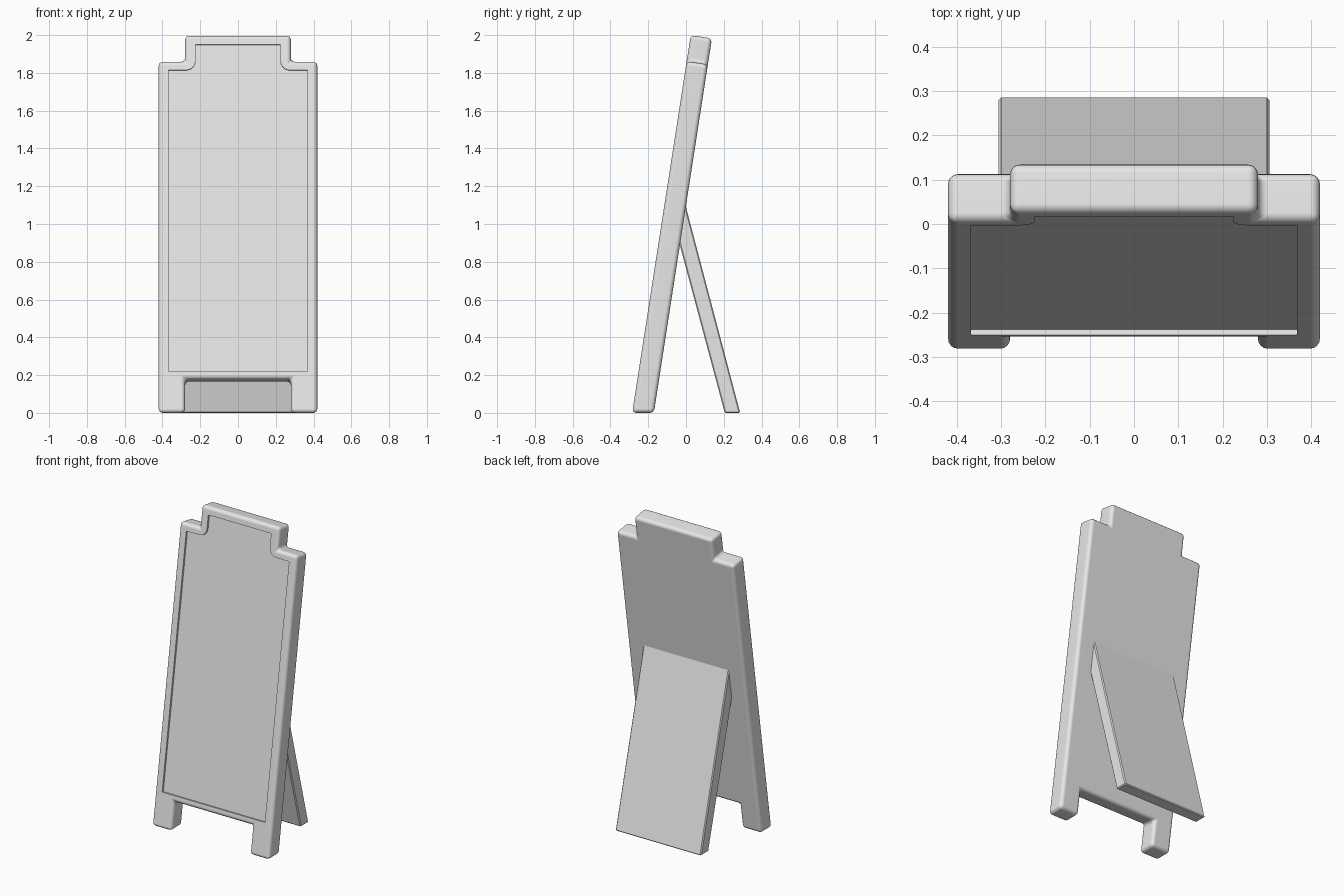
import bpy, bmesh, math

if "Cube" in bpy.data.objects:
    bpy.data.objects.remove(bpy.data.objects["Cube"], do_unlink=True)

SLOPE = 0.155        # backward lean of the board
FRONT = -0.285       # front foot position
THICK = 0.115        # board thickness

grey = bpy.data.materials.new("plain_grey")
grey.use_nodes = True
colour = (0.8, 0.8, 0.8, 1)
grey.diffuse_color = colour
grey.node_tree.nodes["Principled BSDF"].inputs["Base Color"].default_value = colour


def lean(x, h, d):
    """Place a point of the leaning board: height h, depth d behind its front."""
    z = h - SLOPE * d if h > 0.1 else h
    return (x, FRONT + SLOPE * z + d, z)


def mirrored(half):
    """Complete a right-hand outline with its mirror image."""
    return half + [(-x, z) for x, z in reversed(half)]


def prism(name, front, back, bevel=0, segments=1):
    """Join two matching loops of points into a closed solid."""
    bm = bmesh.new()
    a = [bm.verts.new(p) for p in front]
    b = [bm.verts.new(p) for p in back]
    bm.faces.new(a)
    bm.faces.new(b[::-1])
    for i in range(len(a)):
        j = (i + 1) % len(a)
        bm.faces.new((a[i], b[i], b[j], a[j]))
    bmesh.ops.recalc_face_normals(bm, faces=bm.faces)
    if bevel:
        bmesh.ops.bevel(bm, geom=bm.edges[:], offset=bevel, segments=segments,
                        profile=0.5, affect='EDGES', clamp_overlap=True)
    mesh = bpy.data.meshes.new(name)
    bm.to_mesh(mesh)
    bm.free()
    mesh.materials.append(grey)
    obj = bpy.data.objects.new(name, mesh)
    bpy.context.collection.objects.link(obj)
    return obj


def activate(obj):
    bpy.ops.object.select_all(action='DESELECT')
    obj.select_set(True)
    bpy.context.view_layer.objects.active = obj


# Front board with stepped top and two feet
outline = mirrored([(0.28, 0.18), (0.28, 0), (0.42, 0),
                    (0.42, 1.862), (0.28, 1.862), (0.28, 2.0)])
board = prism("front_board", [lean(x, h, 0) for x, h in outline],
              [lean(x, h, THICK) for x, h in outline], 0.022, 4)

# Shallow recess for the writing panel, with scooped upper corners
scoop = []
for i in range(7):
    t = math.pi / 2 * i / 6
    scoop.append((0.275 - 0.05 * math.sin(t), 1.865 - 0.05 * math.cos(t)))
panel = mirrored([(0.368, 0.22), (0.368, 1.815)] + scoop + [(0.225, 1.95)])
cutter = prism("panel_cutter", [lean(x, h, -0.05) for x, h in panel],
               [lean(x, h, 0.013) for x, h in panel])
cutter.hide_render = True
cut = board.modifiers.new("panel_recess", 'BOOLEAN')
cut.operation = 'DIFFERENCE'
cut.solver = 'EXACT'
cut.object = cutter
activate(board)
bpy.ops.object.modifier_apply(modifier=cut.name)
bpy.data.objects.remove(cutter, do_unlink=True)

# Rear support, its top buried in the board
side = [(0.287, 0), (0.205, 0), (-0.06, 0.99), (-0.02, 1.165)]
support = prism("rear_support", [(-0.306, y, z) for y, z in side],
                [(0.306, y, z) for y, z in side], 0.006)

# Soft rounded edges, flat large faces
activate(board)
bpy.ops.object.shade_smooth_by_angle(angle=math.radians(40))
board.modifiers.new("even_shading", 'WEIGHTED_NORMAL').keep_sharp = True
